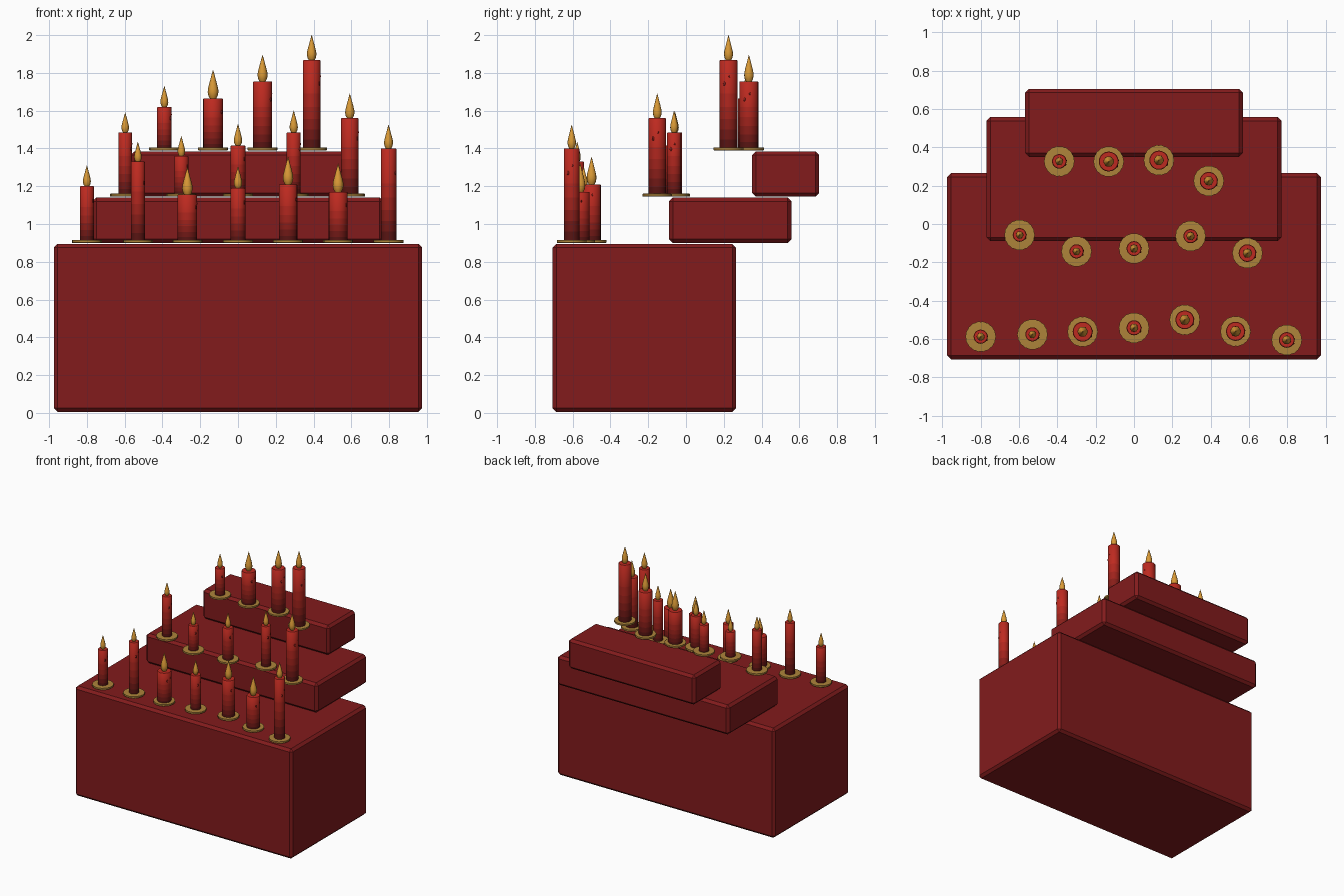
import bpy, bmesh, math
from mathutils import Vector

old = bpy.data.objects.get("Cube")
if old:
    bpy.data.objects.remove(old, do_unlink=True)


def srgb(r, g, b):
    return tuple((c / 255 / 12.92 if c < 11 else ((c / 255 + 0.055) / 1.055) ** 2.4) for c in (r, g, b)) + (1,)


def material(name, *rgb):
    m = bpy.data.materials.new(name)
    m.use_nodes = True
    m.diffuse_color = srgb(*rgb)
    m.node_tree.nodes["Principled BSDF"].inputs["Base Color"].default_value = m.diffuse_color
    return m


cloth = material("deep red cloth", 130, 27, 28)
brass = material("brass", 174, 132, 58)
flame_mat = material("flame gold", 218, 154, 54)
wax = [material("wax darkest", 88, 20, 18), material("wax very dark", 112, 24, 21),
       material("wax dark", 136, 29, 24), material("wax middle", 158, 34, 27),
       material("wax light", 176, 38, 30), material("wax bright", 190, 42, 32)]


def finish(name, bm, mats, smooth=True):
    bmesh.ops.recalc_face_normals(bm, faces=bm.faces)
    me = bpy.data.meshes.new(name)
    bm.to_mesh(me)
    bm.free()
    ob = bpy.data.objects.new(name, me)
    bpy.context.collection.objects.link(ob)
    for m in mats:
        me.materials.append(m)
    if smooth:
        bpy.ops.object.select_all(action='DESELECT')
        ob.select_set(True)
        bpy.context.view_layer.objects.active = ob
        bpy.ops.object.shade_smooth_by_angle(angle=math.radians(45))


def lathe(name, profile, centre, mats, sides, wave=0.0):
    """Rings of (radius, z) joined and capped, one material per band upward;
    wave pulls in every second vertex."""
    bm = bmesh.new()
    rings = []
    for r, z in profile:
        ring = []
        for i in range(sides):
            a = math.tau * i / sides
            k = r * (1 - wave * (i % 2))
            ring.append(bm.verts.new((centre[0] + k * math.cos(a), centre[1] + k * math.sin(a), z)))
        rings.append(ring)
    last = len(mats) - 1
    for n, (lo, hi) in enumerate(zip(rings, rings[1:])):
        for i in range(sides):
            j = (i + 1) % sides
            bm.faces.new((lo[i], lo[j], hi[j], hi[i])).material_index = min(n, last)
    bm.faces.new(rings[0][::-1])
    bm.faces.new(rings[-1]).material_index = last
    finish(name, bm, mats)


def block(name, half_x, y0, y1, z0, z1):
    bm = bmesh.new()
    bmesh.ops.create_cube(bm, size=1)
    for v in bm.verts:
        v.co = Vector((v.co.x * 2 * half_x, (y0 + y1) / 2 + v.co.y * (y1 - y0), (z0 + z1) / 2 + v.co.z * (z1 - z0)))
    bmesh.ops.bevel(bm, geom=bm.edges[:], offset=0.02, segments=1, affect='EDGES')
    finish(name, bm, [cloth], smooth=False)


def drip(name, x, y, z, radius, angle, size):
    bm = bmesh.new()
    bmesh.ops.create_icosphere(bm, subdivisions=2, radius=size)
    for v in bm.verts:
        v.co.z *= 1.7
        v.co += Vector((x + radius * math.cos(angle), y + radius * math.sin(angle), z))
    finish(name, bm, [wax[2]])


def candle(name, x, y, base, top, tip, r):
    # dish with a finely scalloped rim
    lathe(name + "_dish", [(0.077, base), (0.08, base + 0.002), (0.08, base + 0.015), (0.06, base + 0.016)],
          (x, y), [brass], sides=36, wave=0.03)
    # wax body, darker toward the foot
    h = top - base
    profile = [(r, base + h * c) for c in (0, 0.12, 0.23, 0.35, 0.48, 0.63)]
    lathe(name + "_wax", profile + [(r, top - 0.003), (r - 0.003, top)], (x, y), wax, sides=20)
    # teardrop flame
    f = tip - top
    w = 0.19 * f
    shape = [(0.6, 0), (0.88, 0.1), (1, 0.22), (0.95, 0.34), (0.72, 0.52), (0.4, 0.74), (0.18, 0.9), (0.02, 1)]
    lathe(name + "_flame", [(w * a, top + f * b) for a, b in shape], (x, y), [flame_mat], sides=12, wave=0.06)
    # wax drips near the top
    for k, (a, drop, s) in enumerate([(-0.5, 0.26, 0.007), (0.1, 0.18, 0.005)]):
        drip(f"{name}_drip_{k + 1}", x, y, top - h * drop, r - 0.003, a, s)


# stepped blocks
block("lower_block", 0.975, -0.706, 0.265, 0.005, 0.895)
block("middle_block", 0.77, -0.09, 0.558, 0.9, 1.14)
block("upper_block", 0.568, 0.35, 0.705, 1.145, 1.385)

# candle rows: x, y, wax top, flame tip, radius
rows = {
    "front": (0.9, [(-0.8, -0.588, 1.2, 1.31, 0.037), (-0.53, -0.576, 1.33, 1.435, 0.037),
                    (-0.268, -0.562, 1.155, 1.3, 0.052), (0, -0.542, 1.19, 1.305, 0.039),
                    (0.265, -0.5, 1.21, 1.355, 0.049), (0.53, -0.56, 1.17, 1.32, 0.05),
                    (0.797, -0.605, 1.4, 1.525, 0.041)]),
    "middle": (1.145, [(-0.597, -0.057, 1.485, 1.59, 0.036), (-0.3, -0.143, 1.36, 1.465, 0.037),
                       (0, -0.128, 1.415, 1.53, 0.039), (0.295, -0.063, 1.485, 1.6, 0.037),
                       (0.592, -0.152, 1.56, 1.69, 0.046)]),
    "back": (1.39, [(-0.39, 0.327, 1.62, 1.73, 0.038), (-0.132, 0.326, 1.665, 1.815, 0.052),
                    (0.13, 0.333, 1.755, 1.895, 0.05), (0.39, 0.225, 1.867, 2.0, 0.047)]),
}
for row, (base, items) in rows.items():
    for n, (x, y, top, tip, r) in enumerate(items):
        candle(f"{row}_candle_{n + 1}", x, y, base, top, tip, r)
